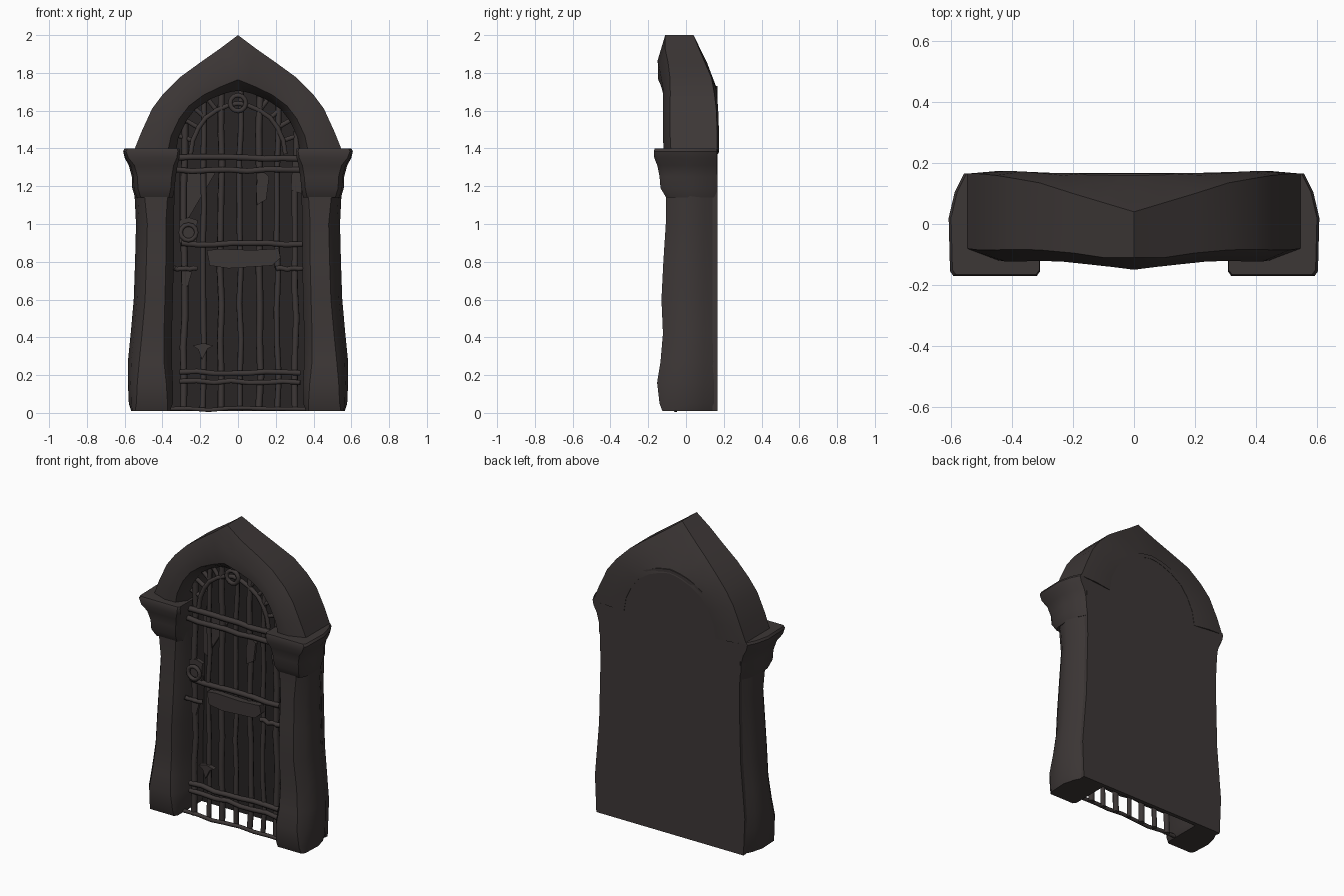
import bpy, bmesh, math, random
from mathutils import Vector

random.seed(4)
cube = bpy.data.objects.get("Cube")
if cube:
    bpy.data.objects.remove(cube)


def material(name, rgb):
    m = bpy.data.materials.new(name)
    m.use_nodes = True
    m.diffuse_color = (*rgb, 1)
    b = m.node_tree.nodes["Principled BSDF"]
    b.inputs["Base Color"].default_value = (*rgb, 1)
    b.inputs["Roughness"].default_value = 0.9
    return m


STONE = material("dark stone", (0.046, 0.038, 0.037))
RECESS = material("deep recess", (0.021, 0.018, 0.018))


def finish(name, bm, mats=(STONE,), angle=40):
    bmesh.ops.recalc_face_normals(bm, faces=bm.faces)
    me = bpy.data.meshes.new(name)
    bm.to_mesh(me)
    bm.free()
    ob = bpy.data.objects.new(name, me)
    bpy.context.collection.objects.link(ob)
    for m in mats:
        me.materials.append(m)
    bpy.ops.object.select_all(action='DESELECT')
    ob.select_set(True)
    bpy.context.view_layer.objects.active = ob
    bpy.ops.object.shade_smooth_by_angle(angle=math.radians(angle))
    return ob


def loft(name, rings, angle=40):
    bm = bmesh.new()
    rows = [[bm.verts.new(p) for p in r] for r in rings]
    n = len(rows[0])
    for a, b in zip(rows, rows[1:]):
        for i in range(n):
            j = (i + 1) % n
            bm.faces.new((a[i], a[j], b[j], b[i]))
    bm.faces.new(rows[0])
    bm.faces.new(rows[-1])
    return finish(name, bm, angle=angle)


def rod(name, pts, r=0.015, cyclic=False):
    cu = bpy.data.curves.new(name, 'CURVE')
    cu.dimensions = '3D'
    cu.bevel_depth = r
    cu.bevel_resolution = 1
    cu.use_fill_caps = True
    s = cu.splines.new('POLY')
    s.points.add(len(pts) - 1)
    for p, c in zip(s.points, pts):
        p.co = (*c, 1)
    s.use_cyclic_u = cyclic
    cu.materials.append(STONE)
    ob = bpy.data.objects.new(name, cu)
    bpy.context.collection.objects.link(ob)
    return ob


def slab(name, pts, y0, y1, angle=30):
    return loft(name, [[(x, y, z) for x, z in pts] for y in (y0, y1)], angle)


# Pillars: height, inner x, outer x, front y, chamfer
PILLAR = [(0.01, .36, .565, -.125, .02), (0.05, .345, .578, -.14, .04),
          (0.16, .345, .583, -.153, .05), (0.27, .35, .583, -.135, .06),
          (0.42, .35, .568, -.122, .06), (0.6, .345, .552, -.13, .06),
          (0.8, .34, .545, -.12, .06), (1.0, .34, .54, -.107, .06),
          (1.2, .335, .55, -.107, .05), (1.38, .33, .55, -.11, .04)]
CAPITAL = [(1.14, .345, .545, -.105, .03), (1.19, .335, .56, -.135, .03),
           (1.25, .33, .562, -.14, .03), (1.31, .32, .578, -.152, .03),
           (1.35, .31, .6, -.168, .02), (1.385, .308, .608, -.17, .015),
           (1.4, .31, .6, -.165, .015)]


def column_ring(s, z, a, b, f, c, back=.155):
    return [(s * x, y, z) for x, y in (
        (a, back), (a, f + c), (a + c * .7, f), (b - c, f), (b - c * .3, f + c),
        (b, 0.02), (b - .02, back - .06), (b - .05, back))]


for s, side in ((1, "left"), (-1, "right")):
    loft(side + "_pillar", [column_ring(s, *p) for p in PILLAR])
    loft(side + "_capital", [column_ring(s, *p, back=.165) for p in CAPITAL], 35)

# Pointed arch: outer x, z, inner x, z, front y, back y
ARCH = [(.55, 1.39, .33, 1.37, -.115, .165), (.51, 1.49, .315, 1.46, -.12, .165),
        (.455, 1.61, .275, 1.545, -.12, .16), (.395, 1.69, .225, 1.61, -.118, .15),
        (.31, 1.775, .15, 1.66, -.12, .135), (.2, 1.855, .075, 1.69, -.13, .1),
        (.1, 1.925, .035, 1.7, -.138, .07), (0, 2.0, 0, 1.705, -.147, .04)]


def arch_ring(s, ox, oz, ix, iz, f, b):
    def at(t, y):
        return (s * (ix + (ox - ix) * t), y, iz + (oz - iz) * t)
    return [at(0, .155), at(0, f + .06), at(.2, f), at(.55, f - .003),
            at(1, f + .035 if oz < 1.9 else -.11), at(1, b), at(.5, (b + .168) / 2 + .008), at(0, .168)]


half = [arch_ring(1, *p) for p in ARCH]
loft("pointed_arch", half + [arch_ring(-1, *p) for p in ARCH[-2::-1]], 38)

# Back wall closing the opening, darker on the face inside the doorway
edge = [(.53, 0.01), (.54, .25), (.51, .6), (.5, 1.0), (.51, 1.37)] \
    + [(p[2] + .03, p[3] + .02) for p in ARCH[1:-1]]
outline = edge + [(0, 1.73)] + [(-x, z) for x, z in reversed(edge)]
wall = slab("back_wall", outline, .14, .166)
wall.data.materials.append(RECESS)
for f in wall.data.polygons:
    f.material_index = 1 if abs(f.normal.y) > .9 and f.center.y < .15 else 0

# Iron gate
Y = -.035


def wobble(a=.006):
    return random.uniform(-a, a)


def opening_top(x):
    for p, q in zip(ARCH, ARCH[1:]):
        if q[2] <= abs(x) <= p[2]:
            t = (p[2] - abs(x)) / (p[2] - q[2])
            return p[3] + (q[3] - p[3]) * t
    return 1.37


for i, x in enumerate((-.285, -.185, -.09, .012, .115, .21, .305)):
    top = opening_top(x) + .01
    n = 9
    rod(f"upright_bar_{i + 1}",
        [(x + wobble(), Y + wobble(), .01 + (top - .01) * k / n) for k in range(n + 1)],
        .016 if i % 2 else .019)

for i, (z, a, b, r) in enumerate(((.02, -.36, .36, .012), (.165, -.31, .33, .015),
                                  (.215, -.31, .33, .016), (.765, .2, .34, .015),
                                  (.765, -.34, -.22, .014), (.895, -.3, .34, .017),
                                  (1.285, -.34, .34, .017), (1.35, -.33, .33, .018))):
    rod(f"cross_rail_{i + 1}",
        [(a + (b - a) * k / 7, Y - .02 + wobble(), z + wobble()) for k in range(8)], r)

# Hoop following the arch, with short spokes to the stone
hoop = [(p[2] * .76, Y - .01, 1.37 + (p[3] - 1.37) * .8) for p in ARCH]
rod("arch_hoop", hoop + [(-x, y, z) for x, y, z in hoop[-2::-1]], .014)
for s, side in ((1, "left"), (-1, "right")):
    for k in (1, 2, 3, 4):
        p, h = ARCH[k], hoop[k]
        rod(f"{side}_spoke_{k}", [(s * h[0], Y, h[2]), (s * (p[2] + .02), Y, p[3] + .015)], .014)


def ring(name, x, z, rad, r, y):
    rod(name, [(x + rad * math.cos(t * math.tau / 12), y, z + rad * math.sin(t * math.tau / 12))
               for t in range(12)], r, True)


ring("crown_ring", 0, 1.64, .042, .014, Y - .02)
ring("handle_ring", -.262, .955, .042, .013, Y - .045)
slab("lock_plate", [(-.31, .9), (-.22, .9), (-.215, 1.02), (-.26, 1.035), (-.31, 1.02)], Y - .025, Y)

# Name-plate shaped bar cover, thick and battered
slab("gate_plaque", [(-.15, .78), (-.05, .765), (.18, .78), (.225, .82), (.215, .87),
                     (.08, .862), (-.1, .868), (-.165, .86)], Y - .05, Y - .01)

# Torn metal scraps hanging on the bars
slab("right_scrap", [(.1, 1.1), (.15, 1.13), (.165, 1.25), (.12, 1.29), (.095, 1.2)], Y - .02, Y)
slab("hinge_scrap", [(.28, 1.18), (.34, 1.16), (.34, 1.37), (.29, 1.36)], Y - .02, Y + .01)
slab("left_scrap", [(-.3, .68), (-.265, .67), (-.24, .76), (-.3, .78)], Y - .02, Y)
slab("leaf_ornament", [(-.19, .28), (-.16, .34), (-.13, .355), (-.185, .37),
                       (-.24, .355), (-.21, .335)], Y - .03, Y)
slab("broken_board", [(-.31, 1.02), (-.28, 1.0), (-.12, 1.27), (-.31, 1.27)], .08, .1)
